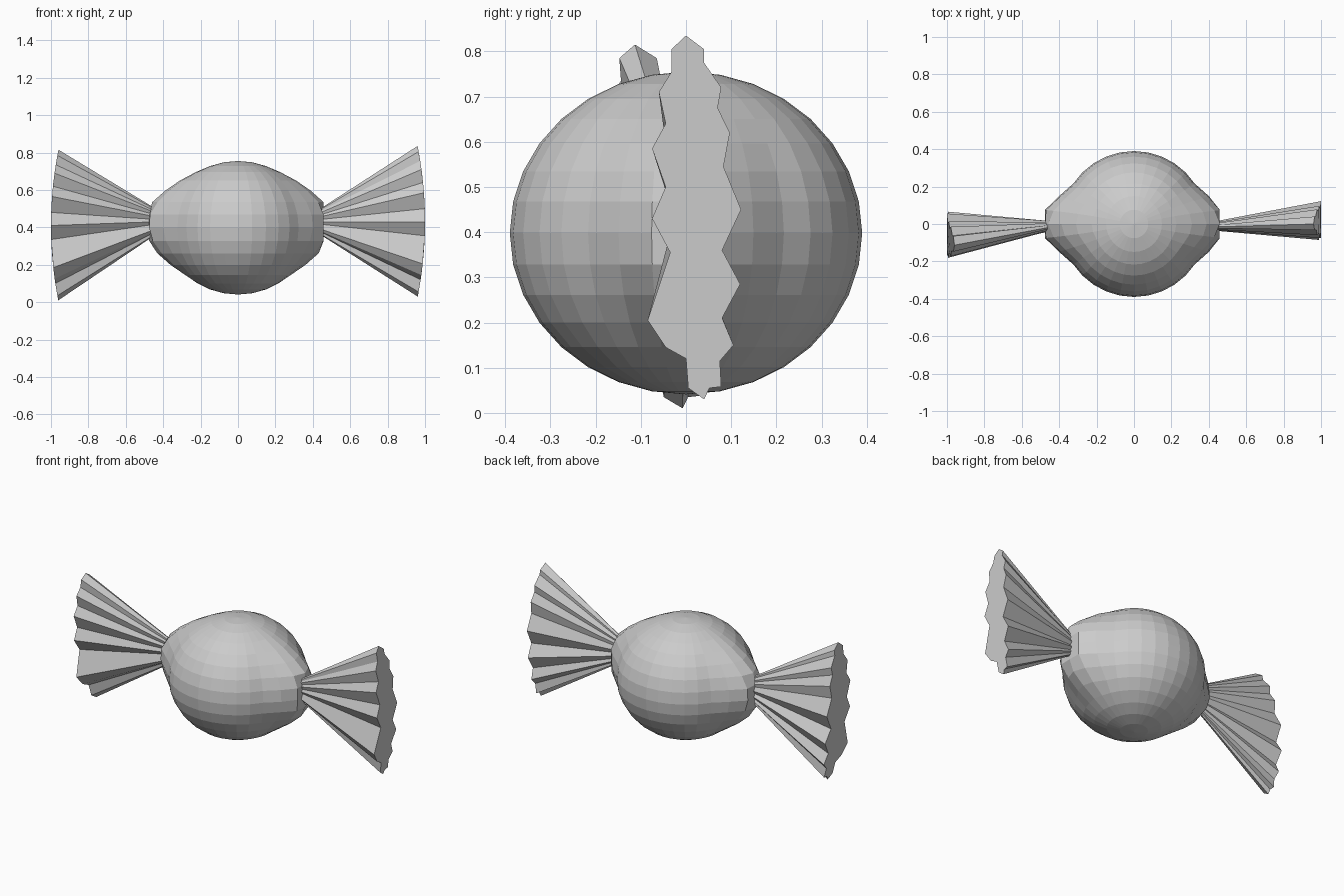
import bpy, bmesh
from math import sqrt

if "Cube" in bpy.data.objects:
    bpy.data.objects.remove(bpy.data.objects["Cube"])

CZ = 0.398  # height of the sweet's centre


def finish(bm, name):
    bmesh.ops.recalc_face_normals(bm, faces=bm.faces)
    me = bpy.data.meshes.new(name)
    bm.to_mesh(me)
    bm.free()
    ob = bpy.data.objects.new(name, me)
    bpy.context.collection.objects.link(ob)
    return ob


# Wrapped sweet: faceted ball with both ends pulled out toward the twists
bm = bmesh.new()
bmesh.ops.create_uvsphere(bm, u_segments=32, v_segments=16, radius=1)
for v in bm.verts:
    x, y, z = v.co.x * 0.39, v.co.y * 0.39, v.co.z * 0.357
    d = sqrt((y / 0.2) ** 2 + ((z - 0.025) / 0.29) ** 2)
    if d < 1 and abs(x) > 0.1:
        pull = min(0.1, 0.16 * (1 - d))
        x += pull if x > 0 else -pull
    # keep the pinched tip blunt
    x = max(-0.475, min(0.458, x))
    v.co = (x, y, z + CZ)
finish(bm, "sweet_body")

# Pleated outline of a wrapper end, as (y, z)
PLEATS = [
    (0.00, 0.835), (0.04, 0.805), (0.04, 0.775), (0.078, 0.72), (0.07, 0.675),
    (0.097, 0.62), (0.083, 0.545), (0.122, 0.45), (0.08, 0.36), (0.12, 0.285),
    (0.08, 0.21), (0.105, 0.15), (0.075, 0.115), (0.078, 0.058), (0.052, 0.055),
    (0.04, 0.03), (0.005, 0.055), (0.0, 0.12), (-0.045, 0.145), (-0.085, 0.205),
    (-0.035, 0.355), (-0.075, 0.43), (-0.045, 0.50), (-0.075, 0.585),
    (-0.045, 0.64), (-0.06, 0.71), (-0.032, 0.755), (-0.032, 0.805)]


def wrapper_end(name, side, width, lean, drop):
    """Pleated fan from a small pinched ring to a wide capped rim."""
    bm = bmesh.new()
    inner, outer = [], []
    for y, z in PLEATS:
        t = (z - 0.43) / 0.405
        rim_y = 0.02 + (y - 0.02) * width + lean(t)
        rim_x = 0.96 + 0.04 * (1 - t * t)
        inner.append(bm.verts.new((side * 0.44, -0.01 + (y - 0.02) * 0.25, 0.43 + t * 0.07)))
        outer.append(bm.verts.new((side * rim_x, rim_y, z - drop)))
    n = len(PLEATS)
    for i in range(n):
        j = (i + 1) % n
        bm.faces.new((inner[i], inner[j], outer[j], outer[i]))
    bm.faces.new(outer)
    bm.faces.new(inner[::-1])
    return finish(bm, name)


wrapper_end("right_wrapper_end", 1, 1.0, lambda t: 0.0, 0.0)
wrapper_end("left_wrapper_end", -1, 1.15, lambda t: -0.08 - 0.03 * t, 0.02)
